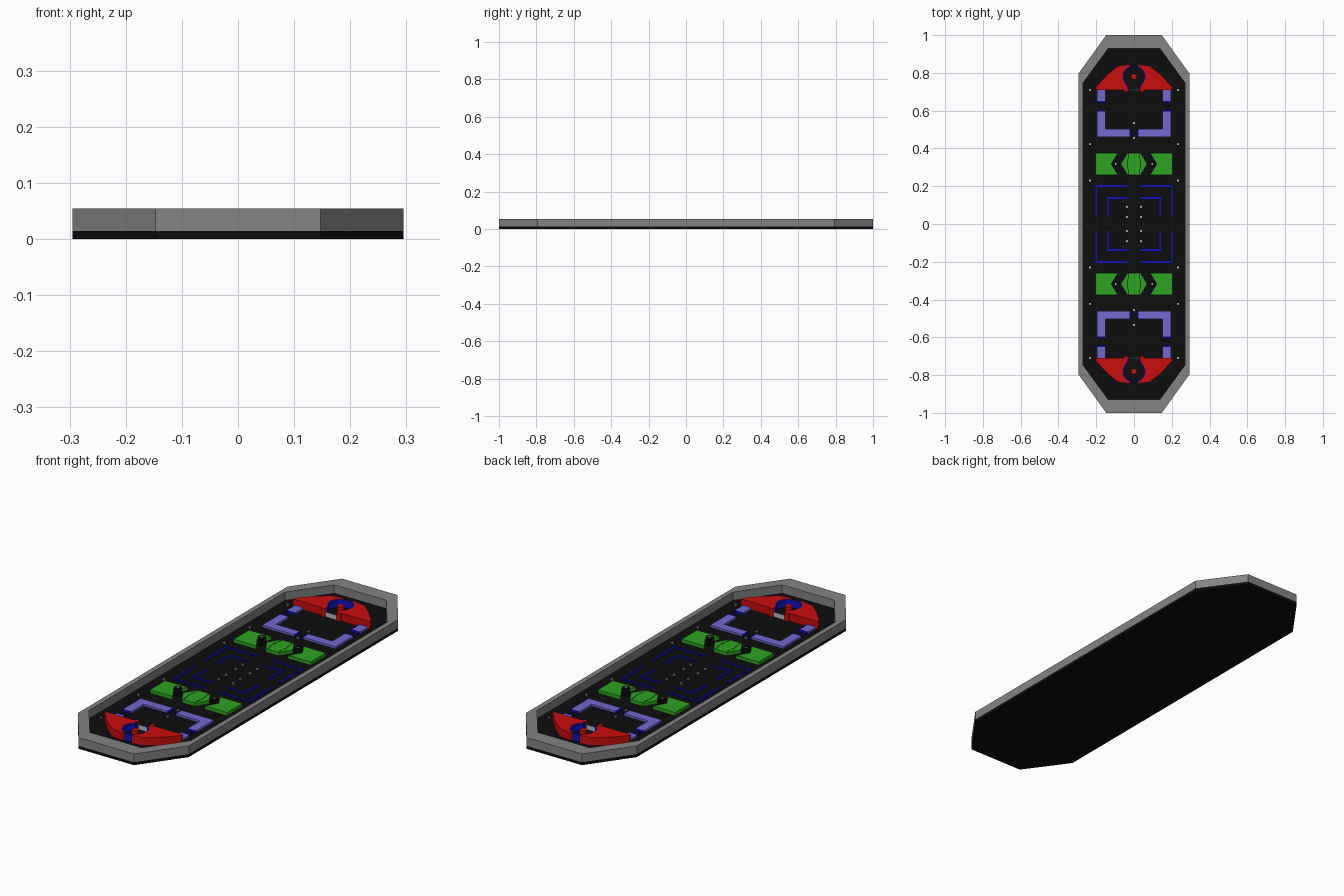
import bpy, bmesh, math

cube = bpy.data.objects.get("Cube")
if cube:
    bpy.data.objects.remove(cube, do_unlink=True)


def material(name, r, g, b):
    m = bpy.data.materials.new(name)
    m.use_nodes = True
    m.diffuse_color = (r, g, b, 1)
    m.node_tree.nodes["Principled BSDF"].inputs["Base Color"].default_value = (r, g, b, 1)
    return m


BLACK = material("black", .004, .004, .004)
GREY = material("wall grey", .23, .23, .23)
RED = material("red", .6, .004, .004)
GREEN = material("green", .026, .36, .016)
VIOLET = material("violet", .17, .14, .61)
BLUE = material("deep blue", .005, .005, .52)
SILVER = material("silver", .5, .5, .5)

FLOOR, TOP = .014, .054
BOTH = (1, -1)


def finish(bm, name, mat):
    bmesh.ops.recalc_face_normals(bm, faces=bm.faces)
    mesh = bpy.data.meshes.new(name)
    bm.to_mesh(mesh)
    bm.free()
    mesh.materials.append(mat)
    obj = bpy.data.objects.new(name, mesh)
    bpy.context.collection.objects.link(obj)
    return obj


def prism(name, outlines, z0, z1, mat, sides=(1,), ends=BOTH):
    """Extrude outlines upwards, repeated across the chosen sides and ends."""
    bm = bmesh.new()
    for sx in sides:
        for sy in ends:
            for pts in outlines:
                lo = [bm.verts.new((x * sx, y * sy, z0)) for x, y in pts]
                hi = [bm.verts.new((x * sx, y * sy, z1)) for x, y in pts]
                bm.faces.new(lo)
                bm.faces.new(hi)
                for i in range(len(pts)):
                    j = (i + 1) % len(pts)
                    bm.faces.new((lo[i], lo[j], hi[j], hi[i]))
    return finish(bm, name, mat)


def rect(x0, x1, y0, y1):
    return [(x0, y0), (x1, y0), (x1, y1), (x0, y1)]


def arc(cx, cy, r, a0, a1, n):
    return [(cx + r * math.cos(math.radians(a0 + (a1 - a0) * i / n)),
             cy + r * math.sin(math.radians(a0 + (a1 - a0) * i / n))) for i in range(n + 1)]


def disc(cx, cy, r, n=12):
    return arc(cx, cy, r, 0, 360, n)[:-1]


def octagon(x_cut, x, y_cut, y):
    return [(x_cut, y), (x, y_cut), (x, -y_cut), (x_cut, -y),
            (-x_cut, -y), (-x, -y_cut), (-x, y_cut), (-x_cut, y)]


# Tray: black base and grey rim wall
outer = octagon(.147, .295, .795, 1)
inner = octagon(.138, .271, .745, .928)
prism("base", [outer], 0, FLOOR, BLACK, ends=(1,))

bm = bmesh.new()
loops = [[bm.verts.new((x, y, z)) for x, y in pts]
         for pts, z in ((outer, FLOOR), (outer, TOP), (inner, TOP), (inner, FLOOR))]
for k in range(4):
    a, b = loops[k], loops[(k + 1) % 4]
    for i in range(8):
        j = (i + 1) % 8
        bm.faces.new((a[i], a[j], b[j], b[i]))
finish(bm, "rim_wall", GREY)

# Red end blocks with a round, slotted opening
CY, R = .78, .06
half = [(.035, .71), (.205, .71), (.2, .727), (.142, .79), (.085, .836), (.025, .845)]
half += arc(0, CY, R, 72, -54, 12)
prism("end_block", [half], FLOOR, .052, RED, BOTH)

# Blue lining of the opening, centre pin, slot posts and plate
lining = arc(0, CY, R, -54, 234, 32) + arc(0, CY, R - .006, 234, -54, 32)
prism("opening_lining", [lining], FLOOR, .051, BLUE)
prism("slot_lining", [rect(.032, .036, .715, .735)], FLOOR, .051, BLUE, BOTH)
prism("centre_pin", [disc(0, CY, .016)], FLOOR, .048, RED)
prism("slot_post", [disc(.042, .71, .012)], FLOOR, .0535, RED, BOTH)
prism("slot_plate", [rect(-.03, .03, .707, .712)], FLOOR, .036, SILVER)

# Violet corner brackets with blue end strips
bracket = [(.025, .46), (.195, .46), (.195, .595), (.15, .595), (.15, .503), (.025, .503)]
prism("corner_bracket", [bracket, rect(.15, .195, .65, .71)], FLOOR, .024, VIOLET, BOTH)
prism("bracket_strip", [rect(.15, .195, .595, .603), rect(.15, .195, .642, .65),
                        rect(.019, .025, .46, .503)], FLOOR, .024, BLUE, BOTH)

# Green blocks: notched outer pieces and a six-sided middle
Y0, YM, Y1 = .26, .318, .376
notched = [(.085, Y0), (.205, Y0), (.205, Y1), (.085, Y1), (.12, YM)]
middle = [(-.035, Y0), (.035, Y0), (.07, YM), (.035, Y1), (-.035, Y1), (-.07, YM)]
prism("outer_green_block", [notched], FLOOR, .03, GREEN, BOTH)
prism("middle_green_block", [middle], FLOOR, .03, GREEN)
groove = [(.026, Y0), (.029, Y0), (.037, YM), (.029, Y1), (.026, Y1), (.034, YM)]
prism("middle_groove", [groove], .03, .0305, BLACK, BOTH)
prism("green_block_post", [disc(.097, YM, .02, 6)], FLOOR, .048, BLACK, BOTH)
prism("post_stud", [disc(.097, YM, .005, 8)], .048, .05, SILVER, BOTH)


# Blue line corners in the middle of the floor
def corner(x, y, gap, w=.01):
    return [(gap, y), (x, y), (x, gap), (x - w, gap), (x - w, y - w), (gap, y - w)]


prism("floor_line", [corner(.205, .206, .036), corner(.144, .142, .036)],
      FLOOR, .018, BLUE, BOTH)

# Small silver studs on the floor
spots = [(.038, .037), (.038, .091), (.233, .23), (.233, .423), (.233, .71)]
prism("floor_stud", [disc(x, y, .006, 8) for x, y in spots], FLOOR, .02, SILVER, BOTH)
prism("centre_stud", [disc(0, y, .006, 8) for y in (.455, .535)], FLOOR, .02, SILVER)
